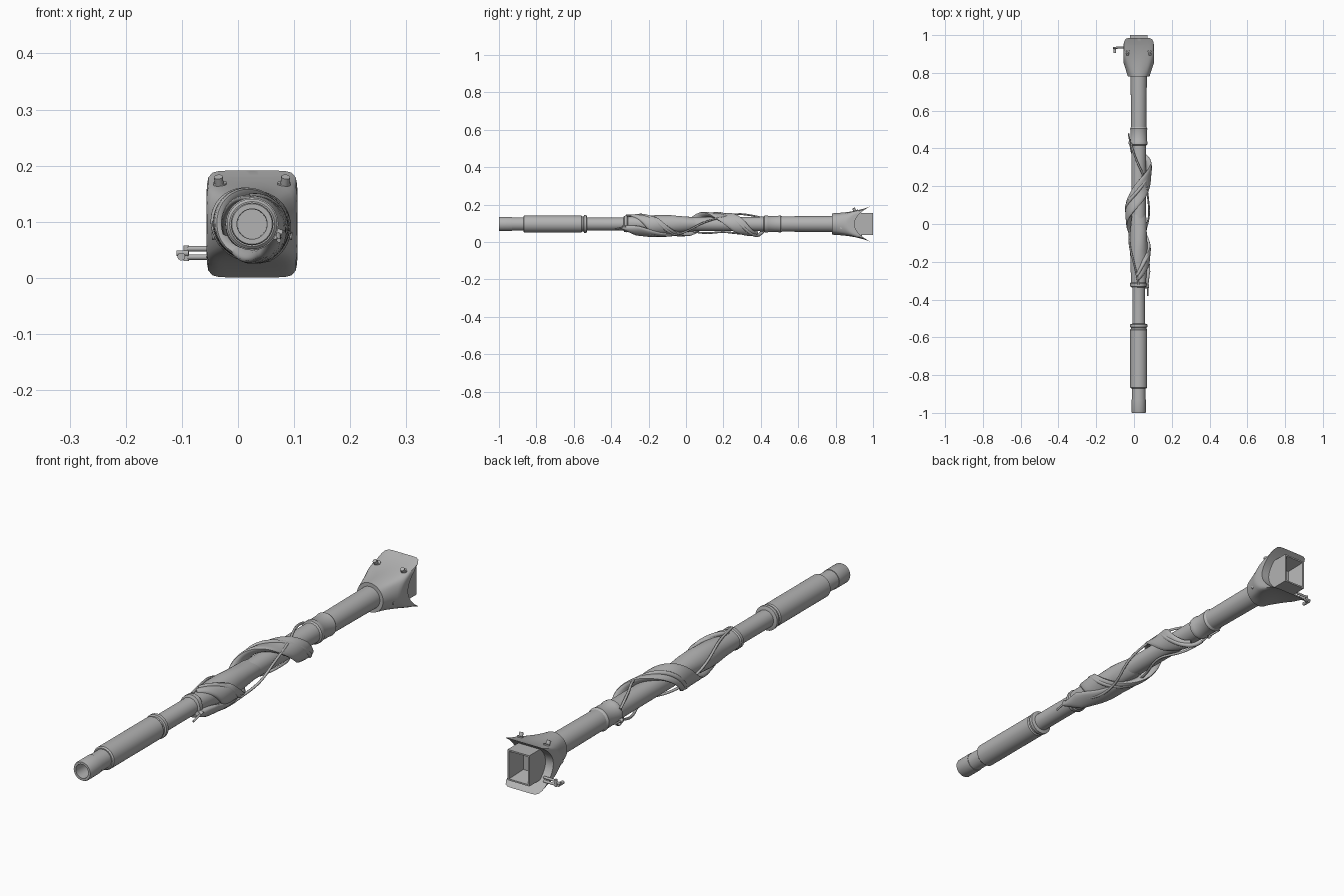
import bpy, bmesh, math
from mathutils import Vector

if "Cube" in bpy.data.objects:
    bpy.data.objects.remove(bpy.data.objects["Cube"])

CX, CZ = 0.025, 0.096          # shaft axis runs along y
grey = bpy.data.materials.new("plain grey")
grey.diffuse_color = (0.45, 0.45, 0.45, 1)
grey.use_nodes = True
grey.node_tree.nodes["Principled BSDF"].inputs["Base Color"].default_value = grey.diffuse_color


def finish(name, bm, angle=35):
    bmesh.ops.recalc_face_normals(bm, faces=bm.faces)
    me = bpy.data.meshes.new(name)
    bm.to_mesh(me)
    bm.free()
    ob = bpy.data.objects.new(name, me)
    bpy.context.collection.objects.link(ob)
    me.materials.append(grey)
    bpy.ops.object.select_all(action='DESELECT')
    ob.select_set(True)
    bpy.context.view_layer.objects.active = ob
    bpy.ops.object.shade_smooth_by_angle(angle=math.radians(angle))
    return ob


def loft(bm, rings, caps=True, loop=False):
    """Bridge equal-length closed rings of points."""
    vs = [[bm.verts.new(p) for p in r] for r in rings]
    n = len(vs[0])
    pairs = list(zip(vs, vs[1:])) + ([(vs[-1], vs[0])] if loop else [])
    for a, b in pairs:
        for i in range(n):
            bm.faces.new((a[i], a[(i + 1) % n], b[(i + 1) % n], b[i]))
    if caps and not loop:
        bm.faces.new(vs[0])
        bm.faces.new(vs[-1])
    return vs


def polar(a, r, y):
    return Vector((CX + r * math.cos(a), y, CZ + r * math.sin(a)))


def turned(name, profile, n=40, ripple=0.0):
    """Revolve (y, r) points around the shaft axis."""
    bm = bmesh.new()
    loft(bm, [[polar(math.tau * i / n,
                     r + ripple * math.sin(3 * math.tau * i / n + 25 * y) , y)
               for i in range(n)] for y, r in profile])
    return finish(name, bm)


def catmull(pts, steps):
    """Smooth interpolation through a short list of tuples."""
    p = [Vector(q) for q in pts]
    p = [2 * p[0] - p[1]] + p + [2 * p[-1] - p[-2]]
    out = []
    for k in range(1, len(p) - 2):
        a, b, c, d = p[k - 1:k + 3]
        for s in range(steps):
            t = s / steps
            out.append(0.5 * (2 * b + (c - a) * t + (2 * a - 5 * b + 4 * c - d) * t * t
                              + (3 * b - a - 3 * c + d) * t ** 3))
    return out + [p[-2]]


def wrap(name, keys, width, thick, n=12, steps=10):
    """Strand round the shaft; keys are (y, degrees, radius), flat side facing the axis."""
    path = [(polar(math.radians(k[1]), k[2], k[0]), math.radians(k[1]))
            for k in catmull(keys, steps)]
    rings, m = [], len(path) - 1
    for i, (p, a) in enumerate(path):
        tan = (path[min(i + 1, m)][0] - path[max(i - 1, 0)][0]).normalized()
        out = Vector((math.cos(a), 0, math.sin(a)))
        out = (out - tan * out.dot(tan)).normalized()
        side = tan.cross(out)
        f = 0.25 + 0.75 * min(1, 5 * min(i, m - i) / m)      # tapered ends
        w = width * f if width > thick else width
        rings.append([p + side * w * math.cos(math.tau * j / n)
                      + out * thick * math.sin(math.tau * j / n) for j in range(n)])
    bm = bmesh.new()
    loft(bm, rings)
    return finish(name, bm, 60)


def rod(name, a, b, r, n=12):
    a, b = Vector(a), Vector(b)
    d = (b - a).normalized()
    u = d.orthogonal().normalized()
    v = d.cross(u)
    bm = bmesh.new()
    loft(bm, [[p + r * (u * math.cos(math.tau * i / n) + v * math.sin(math.tau * i / n))
               for i in range(n)] for p in (a, b)])
    return finish(name, bm)


# Hollow tip, grip and main shaft
turned("hollow_tip", [(-0.80, 0.036), (-0.93, 0.036), (-0.93, 0.038), (-0.995, 0.038),
                      (-1.0, 0.036), (-1.0, 0.027), (-0.90, 0.026)])
turned("grip", [(-0.87, 0.040), (-0.865, 0.045), (-0.56, 0.045), (-0.555, 0.041),
                (-0.548, 0.041), (-0.545, 0.047), (-0.532, 0.047), (-0.528, 0.036)])
turned("shaft", [(-0.55, 0.034), (-0.34, 0.034), (-0.32, 0.036), (0.0, 0.037),
                 (0.45, 0.039), (0.52, 0.041), (0.79, 0.043)])
turned("collar", [(0.415, 0.038), (0.42, 0.045), (0.435, 0.046), (0.44, 0.043),
                  (0.495, 0.044), (0.505, 0.046), (0.515, 0.040)])

# Cloth sleeve and wound bands
turned("cloth_sleeve", [(-0.335, 0.035), (-0.33, 0.043), (-0.315, 0.044), (-0.31, 0.040),
                        (-0.25, 0.042), (-0.20, 0.045), (-0.14, 0.047), (-0.08, 0.046),
                        (-0.03, 0.043), (0.03, 0.039), (0.05, 0.036)], ripple=0.002)
wrap("cloth_band", [(0.38, -85, 0.050), (0.34, -55, 0.056), (0.27, 0, 0.053), (0.18, 75, 0.043),
                    (0.08, 155, 0.056), (0.0, 225, 0.052), (-0.08, 280, 0.048),
                    (-0.16, 345, 0.048), (-0.22, 400, 0.040), (-0.29, 455, 0.036)],
     0.042, 0.014, 16, 12)
wrap("lower_fold", [(-0.34, -25, 0.042), (-0.24, -50, 0.052), (-0.15, -75, 0.057),
                    (-0.06, -100, 0.050), (0.02, -140, 0.042)], 0.034, 0.014, 16)
wrap("band_hem", [(0.41, -120, 0.048), (0.37, -70, 0.064), (0.30, -10, 0.062), (0.21, 65, 0.052),
                  (0.11, 150, 0.066), (0.03, 225, 0.060), (-0.05, 285, 0.058),
                  (-0.13, 350, 0.056), (-0.19, 405, 0.050), (-0.27, 460, 0.045)],
     0.009, 0.009, 10)

# Loose cords with their tied ends
wrap("long_cord", [(0.43, 150, 0.048), (0.34, 105, 0.049), (0.25, 62, 0.056), (0.10, 10, 0.054),
                   (-0.02, -50, 0.062), (-0.12, -65, 0.070), (-0.22, -50, 0.062),
                   (-0.33, -15, 0.046)], 0.005, 0.005, 8)
wrap("short_cord", [(0.43, 200, 0.048), (0.32, 250, 0.052), (0.20, 290, 0.046),
                    (0.08, 250, 0.050), (-0.05, 190, 0.050), (-0.18, 130, 0.051),
                    (-0.32, 90, 0.045)], 0.005, 0.005, 8)
for y, a in ((-0.33, -20), (0.43, 205)):
    a = math.radians(a)
    rod("cord_knot", polar(a, 0.042, y), polar(a, 0.056, y), 0.009)
    rod("cord_end", polar(a, 0.050, y), polar(a - 0.2, 0.056, y - math.copysign(0.05, -y)), 0.004)

# Flared head: round neck growing to a rounded rectangle with a saddle-shaped end
N, HX, HZ, Y0 = 64, 0.081, 0.095, 0.78


def head_point(i, t):
    a = math.tau * (i + 0.5) / N
    c, s = math.cos(a), math.sin(a)
    k = (abs(c) ** 9 + abs(s) ** 9) ** (-1 / 9)
    m = min(1, 1.5 * t)
    k = 1 + (k - 1) * m
    hx = 0.057 + (HX - 0.057) * min(1, 1.6 * t)
    hz = 0.057 + (HZ - 0.057) * (0.35 * t + 0.65 * t ** 3)
    z = s * k
    end = 0.985 - 0.085 * max(0, 1 - z * z)
    return Vector((CX + hx * c * k, Y0 + (end - Y0) * t, CZ + hz * z))


bm = bmesh.new()
rings = [[head_point(i, t / 10) for i in range(N)] for t in range(11)]
vs = loft(bm, rings, caps=False)
bm.faces.new(vs[0])
e, q = vs[-1], N // 4                       # strips joining left and right at equal height
for i in range(-q, q - 1):
    l0, l1 = (N // 2 - 1 - i) % N, (N // 2 - 2 - i) % N
    bm.faces.new((e[i % N], e[(i + 1) % N], e[l1], e[l0]))
finish("flared_head", bm)

# Rectangular socket with sloping inner walls
bm = bmesh.new()


def rect(hx, hz, y):
    return [(CX + sx * hx, y, CZ + sz * hz) for sx, sz in ((-1, -1), (1, -1), (1, 1), (-1, 1))]


loft(bm, [rect(0.047, 0.060, 0.86), rect(0.047, 0.060, 1.0), rect(0.041, 0.054, 1.0),
          rect(0.028, 0.040, 0.93)])
finish("socket", bm)

# Screws, side pads and side latch
for sx in (-1, 1):
    x = CX + sx * 0.057
    rod("top_screw", (x, 0.91, 0.155), (x + sx * 0.003, 0.895, 0.180), 0.008)
    rod("screw_washer", (x, 0.912, 0.155), (x, 0.907, 0.170), 0.012)
    rod("side_bolt", (CX + sx * 0.05, 0.83, 0.075), (CX + sx * 0.071, 0.83, 0.075), 0.007)
for z in (0.037, 0.052):
    rod("latch_pin", (-0.04, 0.935, z), (-0.092, 0.935, z), 0.005)
rod("latch_bar", (-0.092, 0.935, 0.030), (-0.092, 0.935, 0.058), 0.005)
rod("latch_lever", (-0.088, 0.932, 0.044), (-0.110, 0.932, 0.044), 0.005)
rod("latch_knob", (-0.101, 0.935, 0.038), (-0.101, 0.905, 0.038), 0.007)
